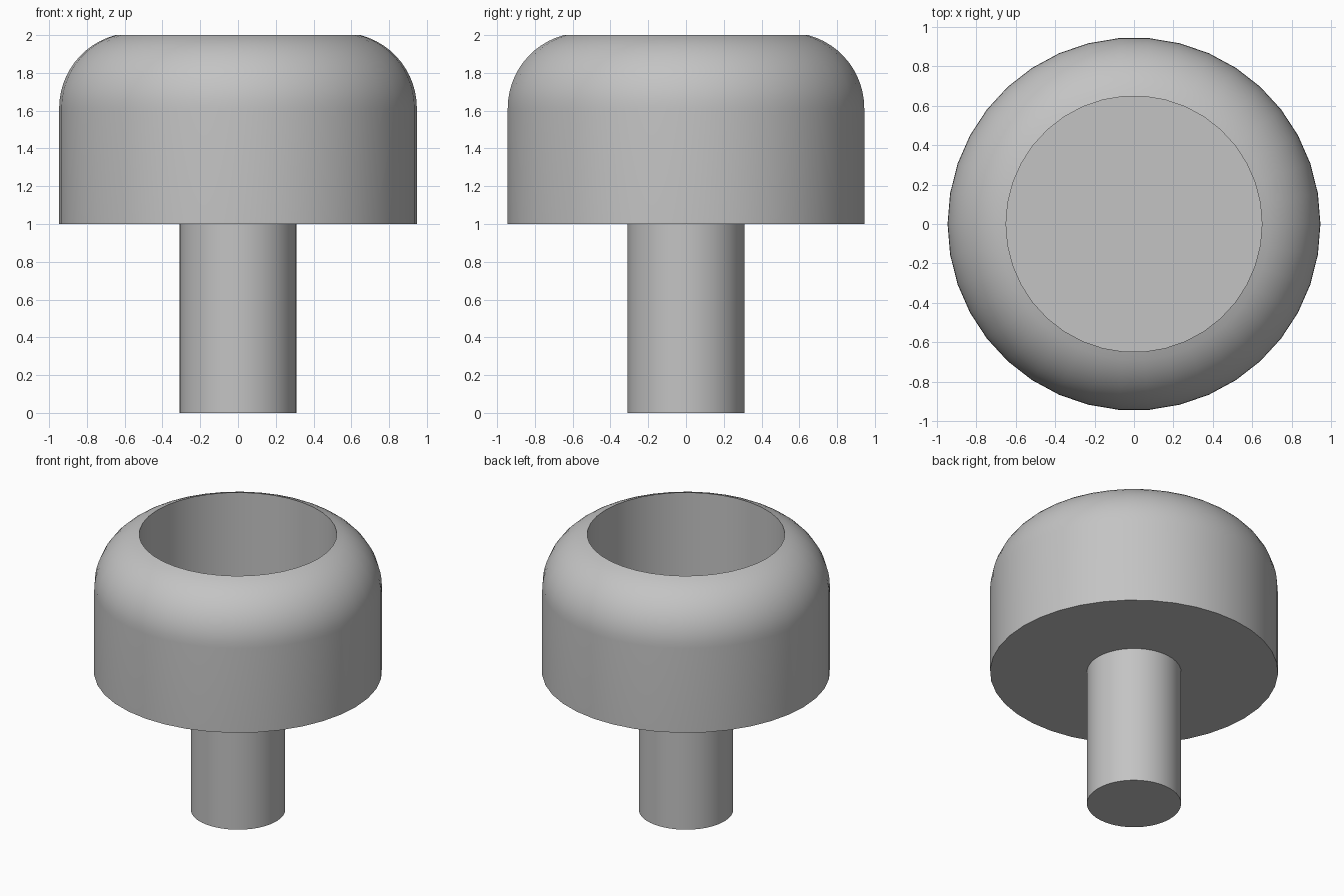
import bpy
import bmesh
import math

SEGMENTS = 38

cube = bpy.data.objects.get("Cube")
if cube:
    bpy.data.objects.remove(cube, do_unlink=True)

grey = bpy.data.materials.new("plain grey")
grey.use_nodes = True
colour = (0.55, 0.55, 0.55, 1)
grey.diffuse_color = colour
grey.node_tree.nodes["Principled BSDF"].inputs["Base Color"].default_value = colour


def lathe(name, profile):
    """Turn a (radius, height) profile around the z axis."""
    bm = bmesh.new()
    verts = [bm.verts.new((r, 0, z)) for r, z in profile]
    edges = [bm.edges.new(pair) for pair in zip(verts, verts[1:])]
    bmesh.ops.spin(bm, geom=verts + edges, cent=(0, 0, 0), axis=(0, 0, 1),
                   angle=math.tau, steps=SEGMENTS, use_duplicate=False)
    bmesh.ops.remove_doubles(bm, verts=bm.verts[:], dist=0.0001)
    bmesh.ops.recalc_face_normals(bm, faces=bm.faces[:])
    mesh = bpy.data.meshes.new(name)
    bm.to_mesh(mesh)
    bm.free()
    mesh.materials.append(grey)
    obj = bpy.data.objects.new(name, mesh)
    bpy.context.collection.objects.link(obj)
    bpy.ops.object.select_all(action='DESELECT')
    obj.select_set(True)
    bpy.context.view_layer.objects.active = obj
    bpy.ops.object.shade_smooth_by_angle(angle=math.radians(30))
    return obj


# Round-shouldered head with a flat-bottomed bore open at the top
outer, bore, fillet, shoulder = 0.947, 0.65, 0.4, 1.613
centre = outer - fillet
end = math.acos((bore - centre) / fillet)
arc = [(centre + fillet * math.cos(end * i / 12),
        shoulder + fillet * math.sin(end * i / 12)) for i in range(13)]
arc[-1] = (bore, 2.0)
lathe("head", [(0, 1), (outer, 1)] + arc + [(bore, 1.2), (0, 1.2)])

# Straight round stem below the head
lathe("stem", [(0, 0), (0.31, 0), (0.31, 1.0), (0, 1.0)])
